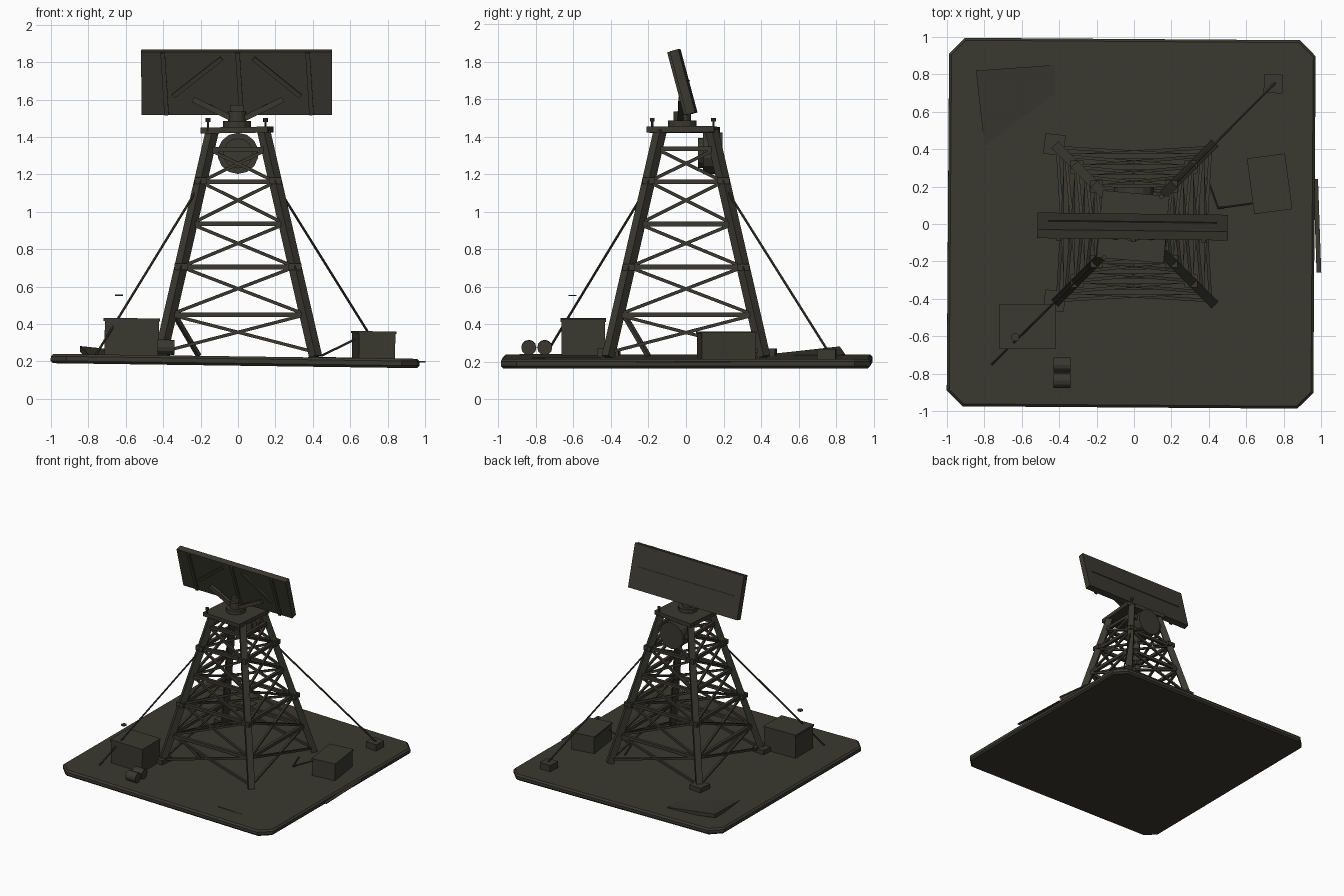
import bpy, bmesh, math
from mathutils import Vector, Matrix

if "Cube" in bpy.data.objects:
    bpy.data.objects.remove(bpy.data.objects["Cube"])

olive = bpy.data.materials.new("dark olive")
olive.diffuse_color = (0.042, 0.040, 0.029, 1)
olive.use_nodes = True
olive.node_tree.nodes["Principled BSDF"].inputs["Base Color"].default_value = olive.diffuse_color


def finish(bm, name):
    """Turn a bmesh into a named, coloured object."""
    bmesh.ops.recalc_face_normals(bm, faces=bm.faces)
    me = bpy.data.meshes.new(name)
    bm.to_mesh(me)
    bm.free()
    me.materials.append(olive)
    ob = bpy.data.objects.new(name, me)
    bpy.context.collection.objects.link(ob)
    return ob


def add_box(bm, centre, size, rot=Matrix()):
    m = Matrix.Translation(centre) @ rot @ Matrix.Diagonal((*size, 1))
    bmesh.ops.create_cube(bm, size=1, matrix=m)


def add_beam(bm, a, b, w, sides=4):
    """Bar from a to b: square section, or round when sides > 4."""
    a, b = Vector(a), Vector(b)
    d = b - a
    rot = d.to_track_quat('Z', 'Y').to_matrix().to_4x4()
    if sides == 4:
        add_box(bm, (a + b) / 2, (w, w, d.length), rot)
    else:
        bmesh.ops.create_cone(bm, cap_ends=True, segments=sides, radius1=w / 2, radius2=w / 2,
                              depth=d.length, matrix=Matrix.Translation((a + b) / 2) @ rot)


def box(name, centre, size, rot=Matrix()):
    bm = bmesh.new()
    add_box(bm, centre, size, rot)
    return finish(bm, name)


def beams(name, pairs, w, sides=4):
    bm = bmesh.new()
    for a, b in pairs:
        add_beam(bm, a, b, w, sides)
    return finish(bm, name)


def plate(name, pts, thick):
    """Flat polygon extruded straight down."""
    bm = bmesh.new()
    f = bm.faces.new([bm.verts.new(p) for p in pts])
    ext = bmesh.ops.extrude_face_region(bm, geom=[f])
    low = [v for v in ext["geom"] if isinstance(v, bmesh.types.BMVert)]
    bmesh.ops.translate(bm, verts=low, vec=(0, 0, -thick))
    return finish(bm, name)


def turn(deg, axis):
    return Matrix.Rotation(math.radians(deg), 4, axis)


# Ground slab with cut corners, slightly tilted
hx, hy, c = 0.98, 0.985, 0.085
outline = [(hx, -hy + c), (hx, hy - c), (hx - c, hy), (-hx + c, hy),
           (-hx, hy - c), (-hx, -hy + c), (-hx + c, -hy), (hx - c, -hy)]
slab = plate("ground_slab", [(x, y, 0.025) for x, y in outline], 0.05)
slab.matrix_world = Matrix.Translation((-0.015, 0.004, 0.202)) @ turn(0.78, 'Y') @ turn(-0.4, 'Z')
bev = slab.modifiers.new("edge", 'BEVEL')
bev.width, bev.segments, bev.limit_method = 0.013, 1, 'ANGLE'
bev.angle_limit = math.radians(60)

# Tower legs
Z0, Z1 = 0.225, 1.43


def leg(corner, z):
    h = 0.415 + (0.138 - 0.415) * (z - Z0) / (Z1 - Z0)
    return Vector((corner[0] * h, corner[1] * h, z))


corners = [(-1, -1), (1, -1), (1, 1), (-1, 1)]
beams("tower_legs", [(leg(k, Z0), leg(k, Z1)) for k in corners], 0.05)
bm = bmesh.new()
for k in corners:
    for z in (0.705, 1.165):
        add_box(bm, leg(k, z), (0.068, 0.068, 0.035))
finish(bm, "leg_collars")
bm = bmesh.new()
for y in (-0.41, 0.425):
    add_box(bm, (-0.425, y, 0.25), (0.11, 0.11, 0.04), turn(-6, 'Z'))
finish(bm, "leg_feet")

# Lattice: rails and crossed braces on all four sides
levels = [0.25, 0.45, 0.705, 0.935, 1.16, 1.335]
rails, crosses = [], []
for i in range(4):
    p, q = corners[i], corners[(i + 1) % 4]
    rails += [(leg(p, z), leg(q, z)) for z in levels[1:]]
    for lo, hi in zip(levels, levels[1:]):
        crosses += [(leg(p, lo), leg(q, hi)), (leg(q, lo), leg(p, hi))]
beams("lattice_rails", rails, 0.025)
beams("lattice_cross_braces", crosses, 0.017)
beams("inner_corner_strut", [((-0.34, -0.33, 0.45), (-0.21, -0.2, 0.23))], 0.022)

# Top platform, lamp posts and turntable
box("top_platform", (-0.005, -0.015, 1.437), (0.36, 0.36, 0.032), turn(-0.8, 'Y') @ turn(-5, 'Z'))
bm = bmesh.new()
for x, y in ((-0.16, -0.18), (0.147, 0.147)):
    add_beam(bm, (x, y, 1.43), (x, y, 1.485), 0.012, 8)
    add_beam(bm, (x, y, 1.48), (x, y, 1.5), 0.026, 8)
finish(bm, "lamp_posts")
bm = bmesh.new()
add_beam(bm, (-0.005, -0.02, 1.45), (-0.005, -0.02, 1.485), 0.15, 12)
add_beam(bm, (-0.005, -0.02, 1.48), (-0.005, -0.02, 1.535), 0.095, 12)
finish(bm, "turntable")

# Radar panel, built upright then leaned back toward the front
tilt = Matrix.Translation((-0.007, -0.02, 1.69)) @ turn(-0.7, 'Z') @ turn(15, 'X')
panel = box("radar_panel", (0, 0.007, 0), (1.02, 0.048, 0.35))
ribs = beams("radar_panel_ribs",
             [((x + 0.01, -0.02, -0.172), (x - 0.01, -0.02, 0.172)) for x in (-0.385, 0.015, 0.39)]
             + [((-0.34, -0.017, -0.07), (-0.08, -0.017, 0.14)),
                ((0.34, -0.017, -0.07), (0.09, -0.017, 0.14))], 0.024)
strip = box("radar_feed_strip", (0, 0.033, 0), (0.9, 0.006, 0.006))
for ob in (panel, ribs, strip):
    ob.matrix_world = tilt
beams("panel_support_arms", [((s * 0.035, -0.03, 1.50), (s * 0.24, -0.025, 1.6)) for s in (-1, 1)], 0.03)
box("panel_hinge_block", (-0.005, -0.005, 1.54), (0.07, 0.06, 0.06))

# Drum antenna on the rear of the tower
bm = bmesh.new()
add_beam(bm, (0, 0.09, 1.312), (0, 0.195, 1.312), 0.22, 14)
add_beam(bm, (0, 0.065, 1.312), (0, 0.095, 1.312), 0.16, 14)
finish(bm, "drum_antenna")

# Guy wires and their anchor
beams("guy_wires", [((0.2, 0.195, 1.15), (0.755, 0.755, 0.26)),
                    ((-0.2, -0.195, 1.15), (-0.76, -0.75, 0.235))], 0.014, 6)
box("guy_anchor", (0.745, 0.75, 0.242), (0.1, 0.1, 0.055), turn(-3, 'Z'))

# Generator with exhaust cap
box("generator_body", (-0.568, -0.548, 0.325), (0.29, 0.232, 0.195), turn(0.8, 'Y'))
box("generator_lid", (-0.568, -0.548, 0.423), (0.30, 0.242, 0.016), turn(0.8, 'Y'))
beams("exhaust_cap", [((-0.635, -0.605, 0.55), (-0.635, -0.605, 0.557))], 0.045, 10)

# Equipment cabinet
box("equipment_cabinet", (0.725, 0.215, 0.285), (0.195, 0.29, 0.14), turn(0.8, 'Y') @ turn(7.5, 'Z'))
box("cabinet_lid", (0.725, 0.215, 0.355), (0.205, 0.3, 0.012), turn(0.8, 'Y') @ turn(7.5, 'Z'))

# Fuel drums lying on their sides
beams("fuel_drums", [((-0.43, y, 0.277), (-0.34, y, 0.275)) for y in (-0.753, -0.838)], 0.08, 12)

# Cables and loose ground plates
beams("ground_cable", [((0.39, 0.25, 0.232), (0.45, 0.085, 0.232)),
                       ((0.45, 0.085, 0.232), (0.63, 0.11, 0.32))], 0.012, 6)
plate("tilted_rear_plate", [(-0.845, 0.82, 0.282), (-0.80, 0.42, 0.238), (-0.42, 0.70, 0.235),
                            (-0.42, 0.85, 0.238)], 0.03)
plate("flush_front_plate", [(0.375, -0.44, 0.222), (0.39, -0.82, 0.226), (0.63, -0.82, 0.219)], 0.01)
box("side_strip", (0.98, -0.01, 0.198), (0.025, 0.5, 0.006), turn(2, 'Z'))
